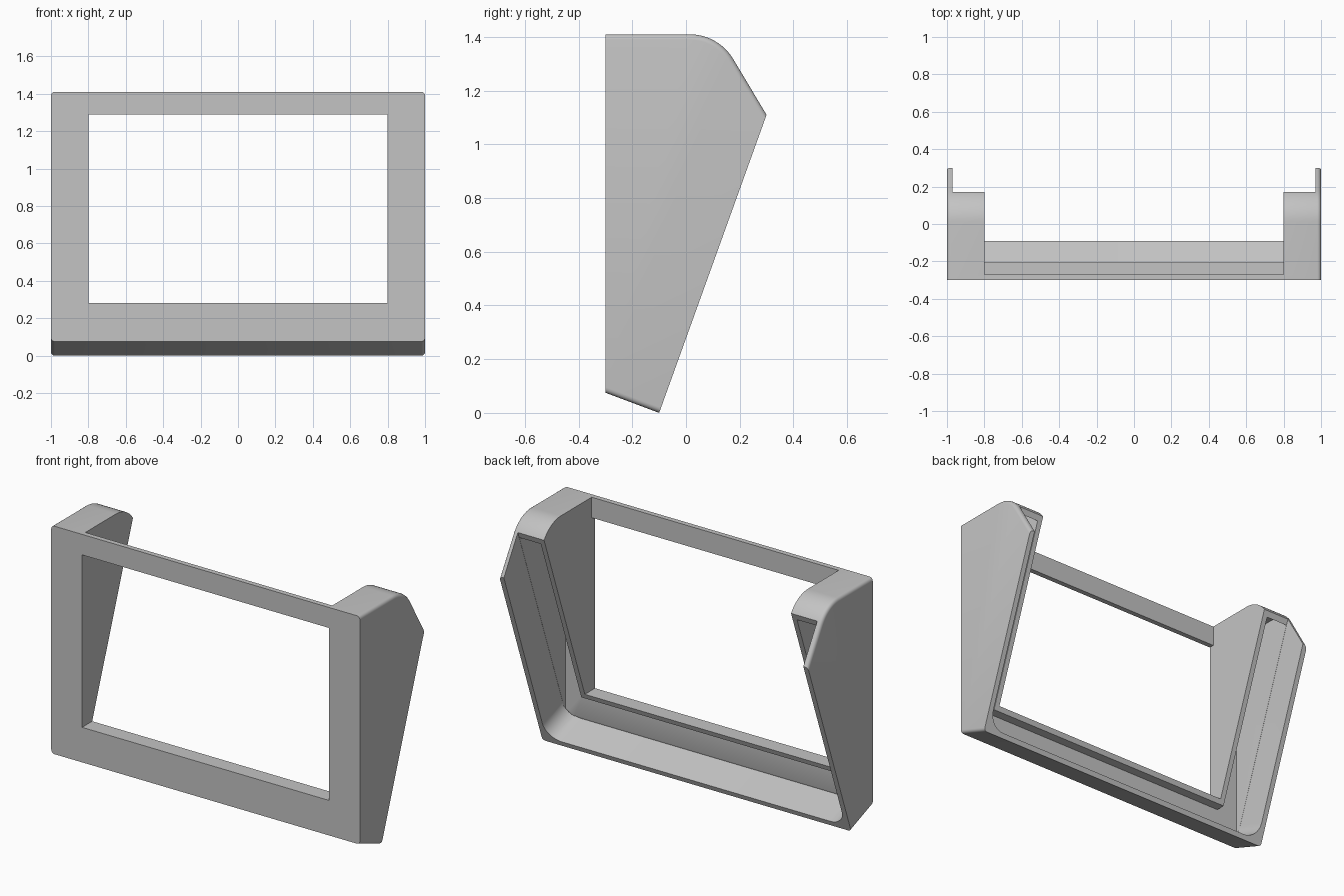
import bpy, bmesh, math
from mathutils import Vector

cube = bpy.data.objects.get("Cube")
if cube:
    bpy.data.objects.remove(cube, do_unlink=True)

grey = bpy.data.materials.new("plain grey")
grey.use_nodes = True
grey.diffuse_color = (0.55, 0.55, 0.55, 1)
grey.node_tree.nodes["Principled BSDF"].inputs["Base Color"].default_value = grey.diffuse_color

# Slanted back plane: s runs up the slope, t runs into the body
FOOT = Vector((-0.1, 0.0))
UP = Vector((0.4, 1.11)).normalized()
INTO = Vector((-UP.y, UP.x))
WALL = 0.03
DEPTH = 0.195


def slope(s, t):
    return tuple(FOOT + UP * s + INTO * t)


def arc(cx, cy, r, start, end, steps):
    angles = [math.radians(start + (end - start) * i / steps) for i in range(steps + 1)]
    return [(cx + r * math.cos(a), cy + r * math.sin(a)) for a in angles]


def prism(name, ring_a, ring_b):
    """Closed solid between two matching rings of points."""
    bm = bmesh.new()
    a = [bm.verts.new(p) for p in ring_a]
    b = [bm.verts.new(p) for p in ring_b]
    bm.faces.new(a)
    bm.faces.new(b[::-1])
    for i in range(len(a)):
        j = (i + 1) % len(a)
        bm.faces.new((a[j], a[i], b[i], b[j]))
    bmesh.ops.recalc_face_normals(bm, faces=bm.faces)
    mesh = bpy.data.meshes.new(name)
    bm.to_mesh(mesh)
    bm.free()
    mesh.materials.append(grey)
    obj = bpy.data.objects.new(name, mesh)
    bpy.context.collection.objects.link(obj)
    return obj


def side_prism(name, profile, x0, x1):
    return prism(name, [(x0, y, z) for y, z in profile], [(x1, y, z) for y, z in profile])


# Outer body: side profile with a rounded top rear corner
R = 0.19
top_arc = arc(0.013, 1.41 - R, R, 90, 31, 12)
profile = [(-0.3, 0.075), (-0.3, 1.41)] + top_arc + [(0.3, 1.11), tuple(FOOT)]
frame = side_prism("bezel_frame", profile, -1, 1)

# Soften the outer side edges, leaving the front and slanted back crisp
bm = bmesh.new()
bm.from_mesh(frame.data)
edges = []
for e in bm.edges:
    p, q = (v.co for v in e.verts)
    if abs(p.x - q.x) > 0.01:
        continue
    front = max(p.y, q.y) < -0.29
    back = abs(p.z - q.z) > 1
    if not front and not back:
        edges.append(e)
bmesh.ops.bevel(bm, geom=edges, offset=0.02, offset_type='OFFSET', segments=4,
                profile=0.5, affect='EDGES', clamp_overlap=True)
bmesh.ops.recalc_face_normals(bm, faces=bm.faces)
bm.to_mesh(frame.data)
bm.free()

# Window with the open space between the arms
opening = [(-0.4, 0.28), (0.6, 0.28), (0.6, 1.6), (-0.27, 1.6), (-0.27, 1.29), (-0.4, 1.29)]
cutters = [side_prism("opening_cutter", opening, -0.8, 0.8)]

# Slide-in recess with rounded lower corners, open at the top
r, half = 0.1, 0.97
outline = ([(-half, 1.7)] + arc(-half + r, WALL + r, r, 180, 270, 8)
           + arc(half - r, WALL + r, r, 270, 360, 8) + [(half, 1.7)])
cutters.append(prism("recess_cutter",
                     [(x, *slope(s, DEPTH)) for x, s in outline],
                     [(x, *slope(s, -0.2)) for x, s in outline]))

# Hollow inside each arm and below the window sill
near = DEPTH - 0.005
inner_arc = arc(0.013, 1.41 - R, R - WALL, 90, 31, 8)
arm_hollow = [(-0.27, 0.1), (-0.27, 1.38)] + inner_arc + [slope(1.30, near), slope(0.04, near)]
sill_hollow = [(-0.27, 0.1), (-0.27, 0.25), slope(0.198, near), slope(0.04, near)]
for side in (-1, 1):
    cutters.append(side_prism("arm_hollow_cutter", arm_hollow, side * 0.83, side * 0.969))
cutters.append(side_prism("sill_hollow_cutter", sill_hollow, -0.85, 0.85))

# Carve the body
bpy.ops.object.select_all(action='DESELECT')
bpy.context.view_layer.objects.active = frame
frame.select_set(True)
for c in cutters:
    c.hide_render = True
    mod = frame.modifiers.new("carve", 'BOOLEAN')
    mod.operation = 'DIFFERENCE'
    mod.solver = 'EXACT'
    mod.object = c
    bpy.ops.object.modifier_apply(modifier=mod.name)
    bpy.data.objects.remove(c, do_unlink=True)

bpy.ops.object.shade_smooth_by_angle(angle=math.radians(30))
